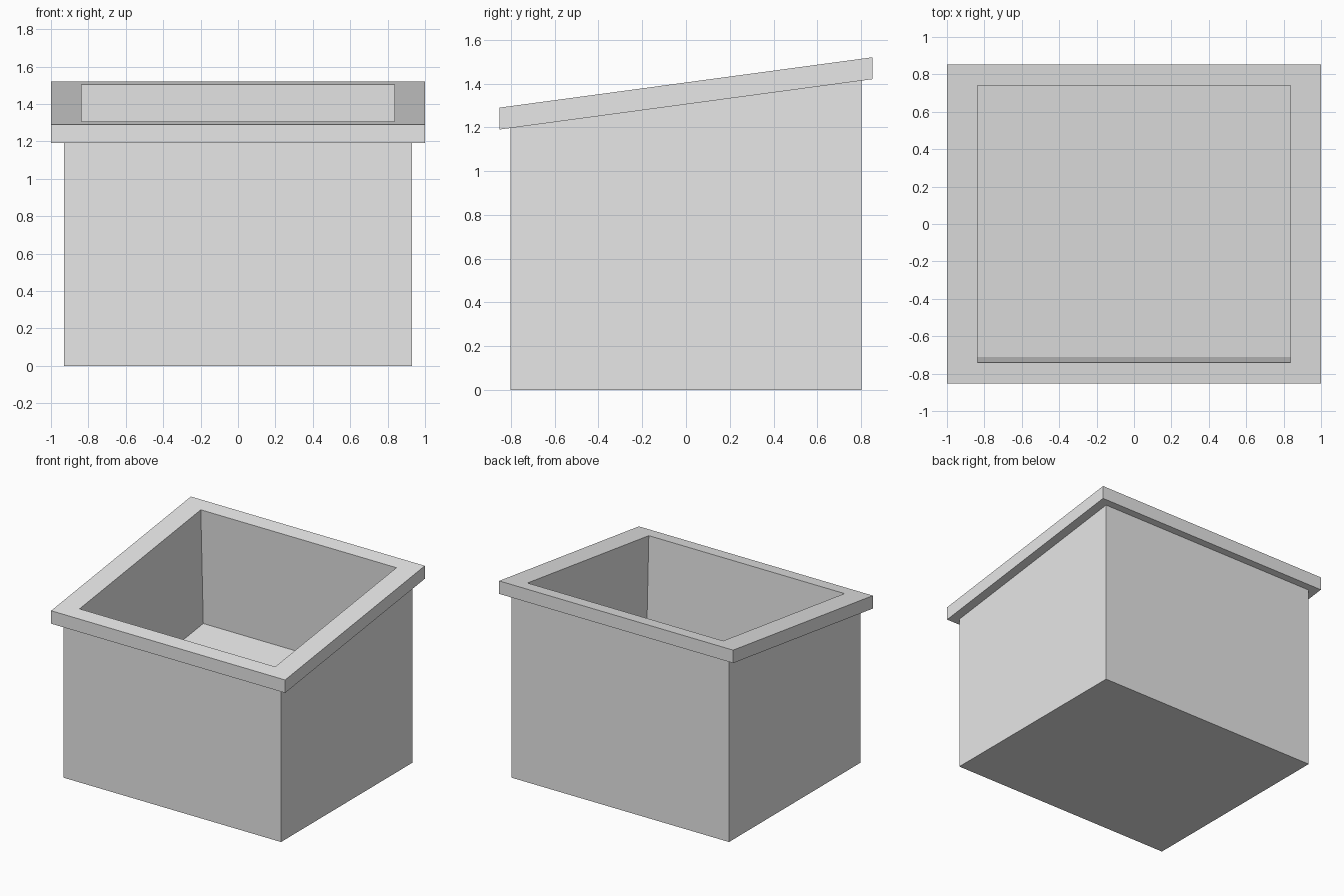
import bpy
import bmesh

cube = bpy.data.objects.get("Cube")
if cube:
    bpy.data.objects.remove(cube, do_unlink=True)

SLOPE = 0.135

grey = bpy.data.materials.new("plain_grey")
grey.use_nodes = True
grey.diffuse_color = (0.8, 0.8, 0.8, 1)
grey.node_tree.nodes["Principled BSDF"].inputs["Base Color"].default_value = grey.diffuse_color


def ring(half_x, half_y, height, slope=SLOPE, shift=0.0):
    """Rectangle of four corners on a plane rising towards the back."""
    corners = [(-1, -1), (1, -1), (1, 1), (-1, 1)]
    points = []
    for sx, sy in corners:
        y = sy * half_y + shift
        points.append((sx * half_x, y, height + slope * y))
    return points


def build(name, rings, cap_first=False, cap_last=False):
    """Join successive rings with flat walls."""
    bm = bmesh.new()
    loops = [[bm.verts.new(p) for p in r] for r in rings]
    for a, b in zip(loops, loops[1:]):
        for i in range(4):
            j = (i + 1) % 4
            bm.faces.new((a[i], a[j], b[j], b[i]))
    if cap_first:
        bm.faces.new(loops[0][::-1])
    if cap_last:
        bm.faces.new(loops[-1])
    mesh = bpy.data.meshes.new(name)
    bm.to_mesh(mesh)
    bm.free()
    mesh.materials.append(grey)
    obj = bpy.data.objects.new(name, mesh)
    bpy.context.collection.objects.link(obj)
    return obj


# Shared edges where the parts meet
body_top = ring(0.93, 0.803, 1.305)
opening = ring(0.836, 0.74, 1.405)

# Outer walls and flat base
build("box_body", [ring(0.93, 0.803, 0, slope=0), body_top], cap_first=True)

# Overhanging sloped rim
build("rim", [body_top, ring(1, 0.853, 1.305), ring(1, 0.853, 1.405), opening])

# Slightly leaning inner walls and sloped floor
build("inner_cavity", [opening, ring(0.836, 0.74, 0.511, shift=0.03)], cap_last=True)
